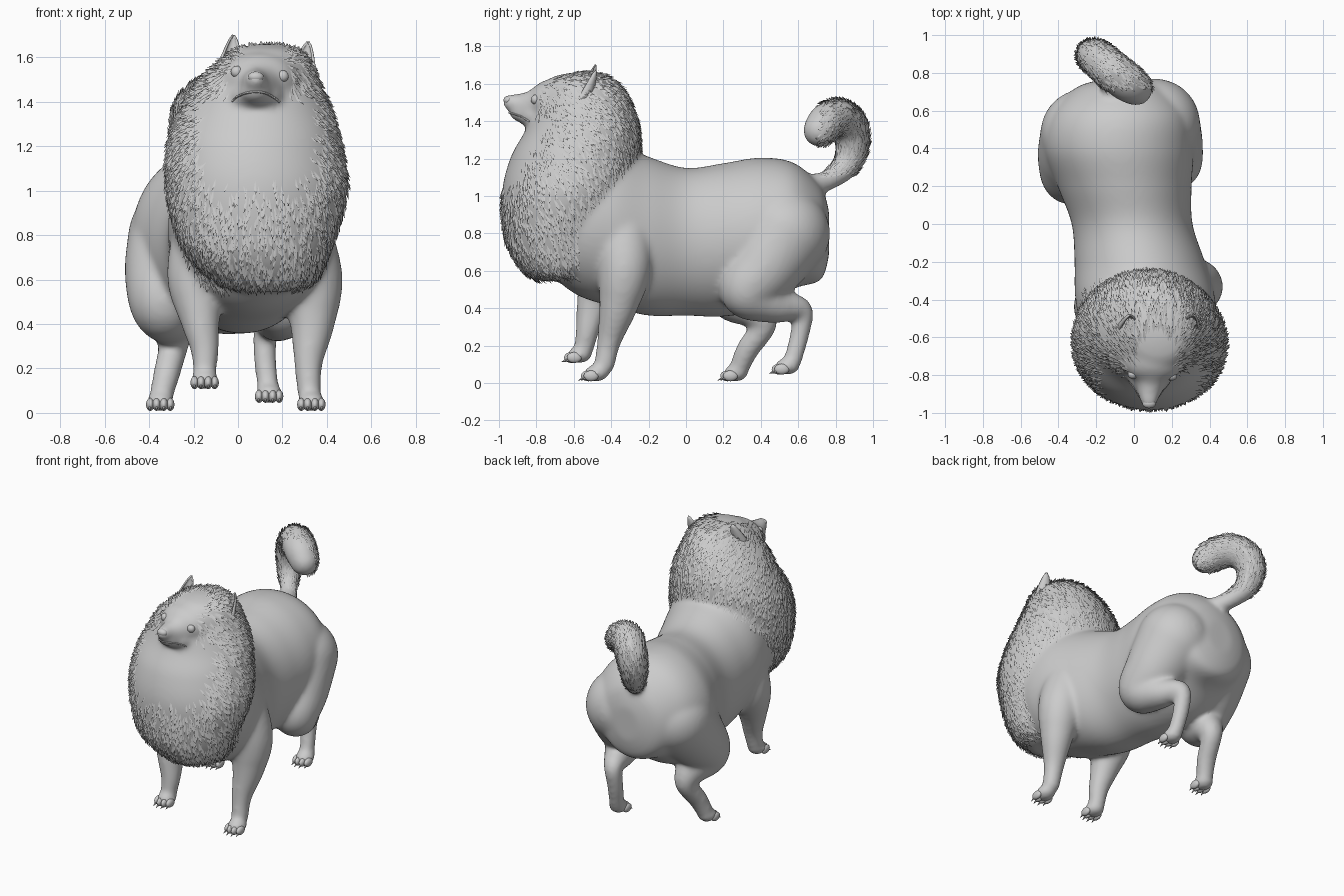
import bpy, bmesh, math, random
from mathutils import Vector, Matrix
from mathutils.bvhtree import BVHTree

if "Cube" in bpy.data.objects:
    bpy.data.objects.remove(bpy.data.objects["Cube"])

random.seed(4)


def spline(pts, n=8):
    """Catmull-Rom interpolation of tuples of any length."""
    out = []
    for i in range(len(pts) - 1):
        a, b, c, d = (pts[max(0, min(len(pts) - 1, i + k))] for k in (-1, 0, 1, 2))
        for s in range(n):
            t = s / n
            out.append(tuple(
                0.5 * (2*q + (r - p)*t + (2*p - 5*q + 4*r - s2)*t*t + (3*q - p - 3*r + s2)*t**3)
                for p, q, r, s2 in zip(a, b, c, d)))
    return out + [pts[-1]]


def ball(bm, c, r, sub=2):
    r = r if isinstance(r, tuple) else (r, r, r)
    bmesh.ops.create_icosphere(bm, subdivisions=sub, radius=1,
                               matrix=Matrix.Translation(c) @ Matrix.Diagonal((*r, 1)))


def chain(bm, pts, n=9):
    for x, y, z, r in spline(pts, n):
        ball(bm, (x, y, z), r, 4 if r > .12 else 3)


def loft(bm, sections, axis, sides=64):
    rings = []
    for cx, cy, cz, ra, rb in spline(sections, 8):
        ring = []
        for i in range(sides):
            a = math.tau * i / sides
            u, v = max(ra, .01) * math.cos(a), max(rb, .01) * math.sin(a)
            ring.append(bm.verts.new((cx + u, cy, cz + v) if axis == 'y' else (cx + u, cy + v, cz)))
        rings.append(ring)
    for p, q in zip(rings, rings[1:]):
        for i in range(sides):
            j = (i + 1) % sides
            bm.faces.new((p[i], p[j], q[j], q[i]))
    bm.faces.new(rings[0])
    bm.faces.new(rings[-1])


def finish(bm, name, fix=True):
    if fix:
        bmesh.ops.recalc_face_normals(bm, faces=bm.faces)
    me = bpy.data.meshes.new(name)
    bm.to_mesh(me)
    bm.free()
    for p in me.polygons:
        p.use_smooth = True
    ob = bpy.data.objects.new(name, me)
    bpy.context.collection.objects.link(ob)
    return ob


# --- body: overlapping forms fused into one skin
bm = bmesh.new()
# torso
loft(bm, [(-.07, .765, .80, .1, .12), (-.07, .72, .80, .24, .25), (-.075, .58, .84, .36, .335),
          (-.08, .40, .80, .395, .405), (-.05, .20, .765, .355, .41), (-.01, .0, .755, .32, .395),
          (.03, -.2, .785, .345, .425), (.06, -.4, .85, .37, .44), (.08, -.6, .88, .34, .40),
          (.09, -.8, .9, .2, .25)], 'y')
# mane and skull
loft(bm, [(.13, -.69, .545, .10, .09), (.12, -.67, .60, .23, .20), (.085, -.68, .75, .335, .28),
          (.085, -.64, 1.0, .405, .345), (.075, -.595, 1.2, .39, .345), (.08, -.555, 1.35, .345, .305),
          (.09, -.55, 1.48, .28, .262), (.12, -.56, 1.58, .205, .215), (.13, -.565, 1.635, .14, .15),
          (.13, -.56, 1.66, .05, .05)], 'z')
# face, muzzle and jaw
ball(bm, (.10, -.71, 1.5), (.175, .135, .125), 4)
chain(bm, [(.10, -.74, 1.48, .125), (.09, -.82, 1.475, .088), (.08, -.89, 1.488, .06), (.08, -.935, 1.50, .046)])
ball(bm, (.085, -.80, 1.425), (.12, .10, .065), 4)
ball(bm, (.08, -.86, 1.44), (.075, .085, .048), 4)
# legs: front right, front left, rear right, rear left
chain(bm, [(.23, -.34, .86, .17), (.325, -.33, .62, .145), (.335, -.36, .42, .105), (.317, -.41, .23, .066),
           (.32, -.435, .10, .056)])
chain(bm, [(-.11, -.40, .86, .17), (-.185, -.44, .62, .135), (-.17, -.495, .42, .09), (-.15, -.525, .29, .065),
           (-.15, -.545, .19, .054)])
chain(bm, [(.11, .53, .80, .24), (.17, .42, .62, .195), (.21, .33, .49, .145), (.18, .47, .42, .1),
           (.13, .615, .39, .062), (.12, .61, .27, .053), (.135, .57, .12, .05)])
chain(bm, [(-.26, .48, .79, .235), (-.31, .36, .64, .20), (-.33, .26, .49, .155), (-.30, .36, .40, .105),
           (-.29, .415, .31, .07), (-.32, .33, .18, .062), (-.345, .285, .08, .054)])
# tail
tail = [(-.09, .68, 1.06, .06), (-.14, .76, 1.085, .056), (-.20, .85, 1.155, .07), (-.22, .89, 1.26, .088),
        (-.195, .88, 1.36, .098), (-.125, .82, 1.42, .102), (-.045, .755, 1.395, .104), (.01, .715, 1.35, .09)]
chain(bm, tail)
# paws
paws = [(.33, -.49, .052), (-.15, -.58, .15), (.14, .53, .088), (-.35, .255, .052)]
for x, y, z in paws:
    ball(bm, (x, y + .01, z), (.062, .068, .046), 3)
body = finish(bm, "body")
m = body.modifiers.new("fuse", 'REMESH')
m.mode, m.voxel_size, m.use_smooth_shade = 'VOXEL', .013, True
m = body.modifiers.new("soften", 'SMOOTH')
m.factor, m.iterations = .5, 20

# evaluated skin for placing eyes, mouth and fur
skin = body.evaluated_get(bpy.context.evaluated_depsgraph_get())
me = skin.to_mesh()
points = [(p.center.copy(), p.normal.copy()) for p in me.polygons]
tree = BVHTree.FromPolygons([v.co.copy() for v in me.vertices], [tuple(p.vertices) for p in me.polygons])
skin.to_mesh_clear()


def front_hit(x, z):
    return tree.ray_cast(Vector((x, -1.3, z)), Vector((0, 1, 0)))[0]


# --- toes and claws
toes, claws = bmesh.new(), bmesh.new()
for x, y, z in paws:
    for dx in (-.045, -.016, .016, .045):
        c = Vector((x + dx, y - .04 + abs(dx) * .5, z - .014))
        ball(toes, c, (.019, .04, .029), 3)
        d = Vector((dx, -.9, -.4)).normalized()
        rot = d.to_track_quat('Z', 'Y').to_matrix().to_4x4()
        bmesh.ops.create_cone(claws, cap_ends=True, segments=8, radius1=.009, radius2=.001, depth=.034,
                              matrix=Matrix.Translation(c + d * .042) @ rot)
finish(toes, "toes")
finish(claws, "claws")

# --- face
bm = bmesh.new()
for x, z in ((-.005, 1.535), (.2, 1.515)):
    ball(bm, front_hit(x, z) + Vector((0, .012, 0)), (.028, .024, .027), 3)
finish(bm, "eyes")
bm = bmesh.new()
ball(bm, (.08, -.95, 1.512), (.036, .026, .024), 3)
finish(bm, "nose")
bm = bmesh.new()
for x, z in spline([(-.025, 1.405), (.0, 1.425), (.04, 1.44), (.08, 1.445), (.12, 1.44), (.16, 1.42),
                    (.185, 1.40)], 12):
    ball(bm, front_hit(x, z), .006, 1)
finish(bm, "lips")

# --- ears: cupped leaf shells opening forward
for name, base, tip, turn in (("left_ear", (-.035, -.57, 1.53), (-.02, -.485, 1.70), -.35),
                              ("right_ear", (.285, -.56, 1.51), (.315, -.485, 1.67), .35)):
    bm = bmesh.new()
    rows = []
    for i in range(9):
        t = i / 8
        c = Vector(base).lerp(Vector(tip), t)
        w = .062 * (1 - t) ** .7 + .002
        rows.append([bm.verts.new(c + Vector((w * math.sin(a + turn), w * .8 * math.cos(a + turn), 0)))
                     for a in [math.radians(-95 + 19 * k) for k in range(11)]])
    for p, q in zip(rows, rows[1:]):
        for k in range(10):
            bm.faces.new((p[k], p[k + 1], q[k + 1], q[k]))
    m = finish(bm, name).modifiers.new("thickness", 'SOLIDIFY')
    m.thickness, m.offset = .01, 0


# --- fur: ridged pointed flakes lying along the skin
def tuft(bm, c, n, flow, length):
    d = flow - n * flow.dot(n) + Vector([random.uniform(-.3, .3) for _ in range(3)])
    d = (d - n * d.dot(n)).normalized()
    s = d.cross(n).normalized()
    w = length * .25
    a, b = bm.verts.new(c + s * w - n * .008), bm.verts.new(c - s * w - n * .008)
    r, e = bm.verts.new(c - d * length * .3), bm.verts.new(c + d * length + n * length * .3)
    for f in ((a, r, e), (r, b, e)):
        face = bm.faces.new(f)
        face.normal_update()
        if face.normal.dot(n) < 0:
            face.normal_flip()


def on_mane(c, n):
    x, y, z = c
    if z < .56 or y > -.58 + max(0, (z - .85) * .83) or y > -.24:
        return False
    f = random.uniform(.85, 1.1)
    face = ((x - .1) / .16) ** 2 + ((y + .86) / .18) ** 2 + ((z - 1.5) / .15) ** 2 < f
    crown = ((x - .12) / .1) ** 2 + ((y + .70) / .12) ** 2 < f and z > 1.5
    throat = n.y < -.3 and 1.05 - random.uniform(-.03, .1) < z < 1.42 and abs(x - .09) < .27 * f
    return not (face or crown or throat)


mane_pts = [p for p in points if on_mane(*p)]
tail_pts = [p for p in points if p[0].y > .72 and p[0].z > 1.1]
bm = bmesh.new()
for c, n in random.sample(mane_pts, min(3600, len(mane_pts))):
    tuft(bm, c, n, Vector((0, .35 + 1.2 * max(0, n.z), -1)), random.uniform(.03, .055))
finish(bm, "mane_fur", False)

path = [Vector(p[:3]) for p in spline(tail, 8)]
bm = bmesh.new()
for c, n in random.sample(tail_pts, min(1000, len(tail_pts))):
    i = min(range(len(path) - 1), key=lambda k: (path[k] - c).length)
    tuft(bm, c, n, (path[i + 1] - path[i]).normalized(), random.uniform(.03, .045))
finish(bm, "tail_fur", False)
